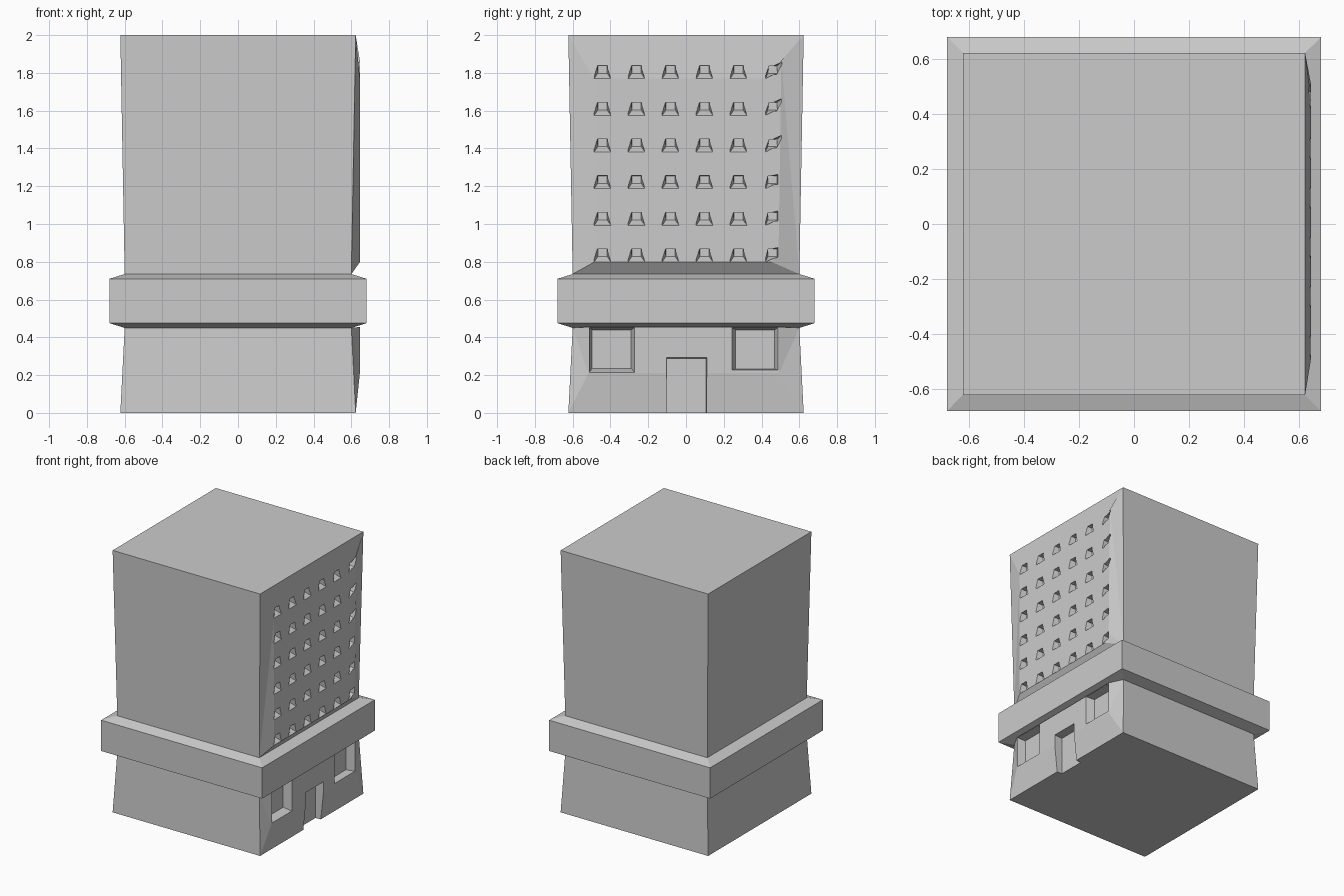
import bpy, bmesh

if "Cube" in bpy.data.objects:
    bpy.data.objects.remove(bpy.data.objects["Cube"])


def new_object(name, bm):
    bmesh.ops.recalc_face_normals(bm, faces=bm.faces[:])
    mesh = bpy.data.meshes.new(name)
    bm.to_mesh(mesh)
    bm.free()
    obj = bpy.data.objects.new(name, mesh)
    bpy.context.collection.objects.link(obj)
    return obj


def raised_facade(bm, outer, points, links, x):
    """Raised panel on the +x side, joined to the four outer corners."""
    inner = [bm.verts.new((x, y, z)) for y, z in points]
    n = len(inner)
    for i in range(n):
        j = (i + 1) % n
        a, b = outer[links[i]], outer[links[j]]
        if a is b:
            bm.faces.new((a, inner[j], inner[i]))
        else:
            bm.faces.new((a, b, inner[j], inner[i]))
    bm.faces.new(inner)


def pocket(bm, outer, inner, x_face, x_back, x_end=0.67):
    """Tapered cutter: outer opening on the facade, smaller pane behind."""
    k = (x_end - x_back) / (x_face - x_back)
    back = [bm.verts.new((x_back, y, z)) for y, z in inner]
    front = [bm.verts.new((x_end, p[0] + (o[0] - p[0]) * k, p[1] + (o[1] - p[1]) * k))
             for o, p in zip(outer, inner)]
    bm.faces.new(back)
    bm.faces.new(front)
    for i in range(4):
        j = (i + 1) % 4
        bm.faces.new((back[i], back[j], front[j], front[i]))


def rect(y0, y1, z0, z1):
    return [(y0, z0), (y1, z0), (y1, z1), (y0, z1)]


# Tower body: square rings with a protruding band
FACE = 0.645
bm = bmesh.new()
rings = []
for z, r in ((0, .623), (.45, .60), (.475, .68), (.71, .68), (.735, .60), (2, .623)):
    rings.append([bm.verts.new((sx * r, sy * r, z))
                  for sx, sy in ((1, -1), (1, 1), (-1, 1), (-1, -1))])
bm.faces.new(rings[0])
bm.faces.new(rings[-1])
for level, (lo, hi) in enumerate(zip(rings, rings[1:])):
    for i in range(4):
        if i == 0 and level in (0, 4):
            continue  # facades go here
        j = (i + 1) % 4
        bm.faces.new((lo[i], lo[j], hi[j], hi[i]))

# Upper facade
raised_facade(bm, (rings[4][0], rings[4][1], rings[5][1], rings[5][0]),
              [(-.487, .798), (.455, .798), (.49, .86), (.505, 1.865), (.44, 1.77), (-.487, 1.77)],
              (0, 1, 1, 2, 2, 3), FACE)
# Ground floor facade
raised_facade(bm, (rings[0][0], rings[0][1], rings[1][1], rings[1][0]),
              rect(-.517, .492, .21, .455), (0, 1, 2, 3), FACE)
bmesh.ops.triangulate(bm, faces=bm.faces[:])
tower = new_object("tower_body", bm)

# Small windows: 6 x 6 tapered recesses
cut = bmesh.new()
pane = rect(-.025, .025, -.006, .034)
regular = [(-.044, -.034), (.044, -.034), (.027, .035), (-.027, .035)]
end_top = [(-.038, -.034), (.022, -.012), (.05, .056), (-.018, .033)]
end_low = [(-.038, -.034), (.028, -.012), (.028, .042), (-.024, .034)]
for row in range(6):
    for col in range(6):
        y, z = -.442 + col * .18, .833 + row * .194
        shape = regular if col < 5 else (end_top if row > 2 else end_low)
        pocket(cut, [(y + a, z + b) for a, b in shape],
               [(y + a, z + b) for a, b in pane], FACE, .60)

# Ground floor windows and door
pocket(cut, rect(-.512, -.272, .215, .452), rect(-.497, -.29, .235, .44), FACE, .585)
pocket(cut, rect(.243, .488, .228, .452), rect(.263, .468, .232, .44), FACE, .585)
pocket(cut, rect(-.102, .11, -.1, .292), rect(-.1, .106, -.1, .287), FACE, .58)
cutter = new_object("opening_cutter", cut)
cutter.hide_render = True

mod = tower.modifiers.new("openings", 'BOOLEAN')
mod.operation = 'DIFFERENCE'
mod.solver = 'EXACT'
mod.object = cutter
bpy.context.view_layer.objects.active = tower
bpy.ops.object.modifier_apply(modifier=mod.name)
bpy.data.objects.remove(cutter, do_unlink=True)
